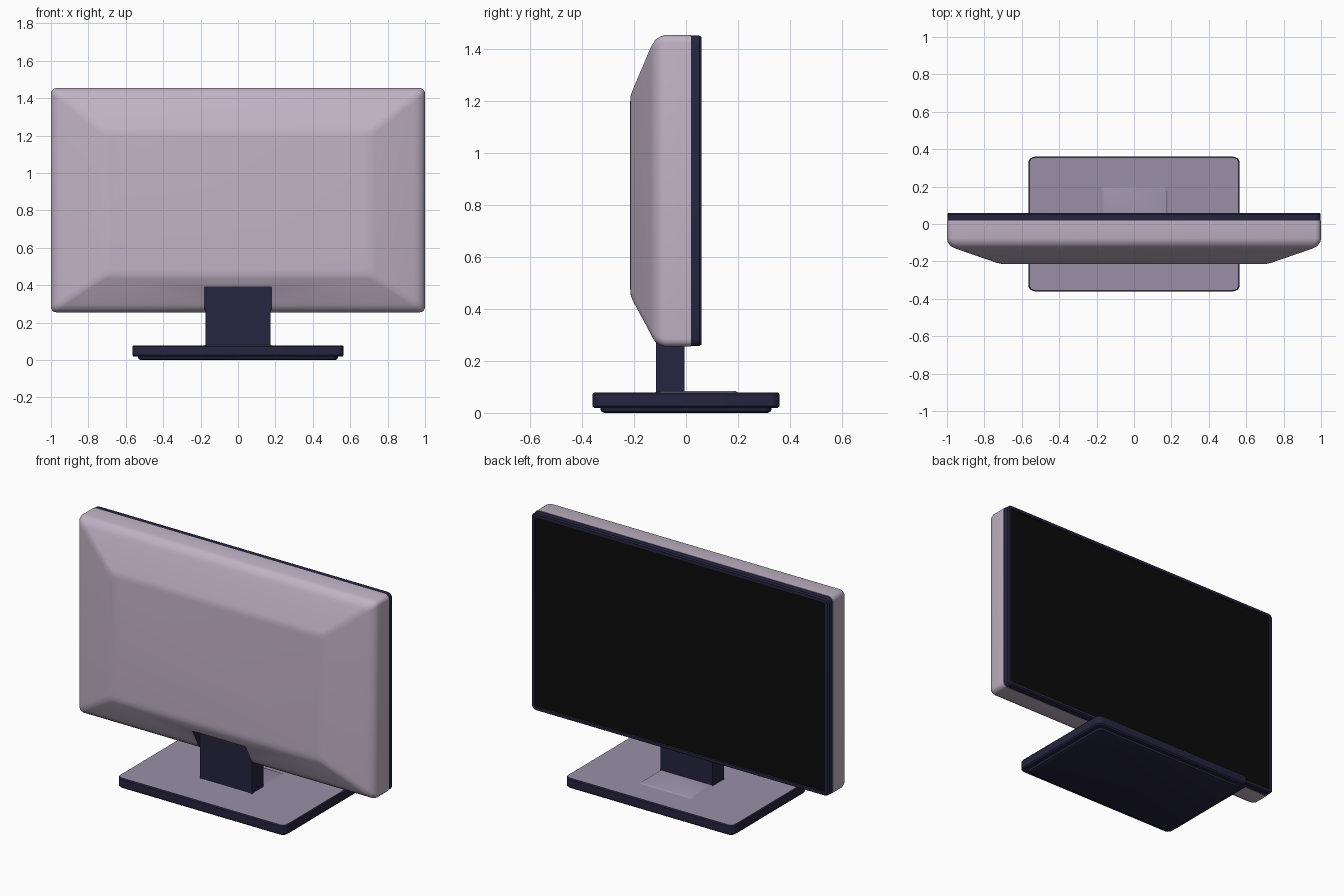
import bpy, bmesh, math
from mathutils import Vector

cube = bpy.data.objects.get("Cube")
if cube:
    bpy.data.objects.remove(cube, do_unlink=True)


def material(name, rgb):
    m = bpy.data.materials.new(name)
    m.use_nodes = True
    m.diffuse_color = (*rgb, 1)
    bsdf = next(n for n in m.node_tree.nodes if n.type == 'BSDF_PRINCIPLED')
    bsdf.inputs["Base Color"].default_value = (*rgb, 1)
    return m


LILAC = material("pale lilac plastic", (0.53, 0.45, 0.56))
MAUVE = material("mauve base top", (0.32, 0.275, 0.39))
NAVY = material("dark navy plastic", (0.019, 0.018, 0.05))
BLACK = material("black screen", (0.003, 0.003, 0.003))


def rounded_rect(hu, hv, r, steps=5):
    """Outline of a rectangle with rounded corners."""
    pts = []
    for k, (su, sv) in enumerate([(1, 1), (-1, 1), (-1, -1), (1, -1)]):
        for i in range(steps + 1):
            a = math.pi / 2 * (k + i / steps)
            pts.append((su * (hu - r) + r * math.cos(a), sv * (hv - r) + r * math.sin(a)))
    return pts


def loft(name, rings, place, mats, end_mat=0):
    """Join rounded rectangles (half u, half v, radius, v centre, depth) into a closed solid."""
    bm = bmesh.new()
    loops = []
    for hu, hv, r, cv, w in rings:
        loops.append([bm.verts.new(place(u, v + cv, w)) for u, v in rounded_rect(hu, hv, r)])
    n = len(loops[0])
    for a, b in zip(loops, loops[1:]):
        for i in range(n):
            j = (i + 1) % n
            bm.faces.new((a[i], a[j], b[j], b[i]))
    bm.faces.new(loops[0])
    bm.faces.new(loops[-1]).material_index = end_mat
    bmesh.ops.recalc_face_normals(bm, faces=bm.faces)
    return finish(name, bm, mats)


def finish(name, bm, mats):
    mesh = bpy.data.meshes.new(name)
    bm.to_mesh(mesh)
    bm.free()
    for m in mats:
        mesh.materials.append(m)
    ob = bpy.data.objects.new(name, mesh)
    bpy.context.collection.objects.link(ob)
    return ob


def box(name, lo, hi, mat):
    bm = bmesh.new()
    bmesh.ops.create_cube(bm, size=1)
    lo, hi = Vector(lo), Vector(hi)
    for v in bm.verts:
        v.co = (lo + hi) / 2 + v.co * (hi - lo)
    return finish(name, bm, [mat])


def activate(ob):
    bpy.ops.object.select_all(action='DESELECT')
    ob.select_set(True)
    bpy.context.view_layer.objects.active = ob


def smooth(ob):
    activate(ob)
    bpy.ops.object.shade_smooth_by_angle(angle=math.radians(30))


def upright(u, v, w):
    return (u, w, v)


def lying(u, v, w):
    return (u, v, w)


# Rear shell: straight rim, rounded shoulder, shallow slope to a flat back
MID = 0.855
shell = loft("rear_shell", [
    (1.0, 0.6, 0.03, MID, 0.02),
    (1.0, 0.6, 0.03, MID, -0.08),
    (0.995, 0.595, 0.03, MID, -0.098),
    (0.98, 0.582, 0.03, MID, -0.118),
    (0.955, 0.562, 0.03, MID, -0.131),
    (0.935, 0.547, 0.03, MID, -0.138),
    (0.735, 0.402, 0.03, 0.838, -0.207),
    (0.71, 0.383, 0.03, 0.838, -0.213),
    (0.68, 0.36, 0.03, 0.838, -0.215),
], upright, [LILAC, NAVY])

# Notch in the shell where the neck enters
cutter = box("notch_cutter", (-0.178, -0.4, 0.1), (0.178, -0.11, 0.392), NAVY)
cutter.hide_render = True
cut = shell.modifiers.new("notch", 'BOOLEAN')
cut.operation = 'DIFFERENCE'
cut.solver = 'EXACT'
cut.object = cutter
activate(shell)
bpy.ops.object.modifier_apply(modifier=cut.name)
bpy.data.objects.remove(cutter, do_unlink=True)
for p in shell.data.polygons:
    c = p.center
    wall = abs(p.normal.x) > 0.99 or abs(p.normal.y) > 0.99 or p.normal.z < -0.99
    inside = abs(c.x) < 0.18 and -0.212 < c.y < -0.1 and c.z < 0.4
    p.material_index = 1 if wall and inside else 0
smooth(shell)

# Screen frame with the recessed screen as its end face
smooth(loft("screen_frame", [
    (0.998, 0.598, 0.03, MID, 0.02),
    (0.998, 0.598, 0.03, MID, 0.052),
    (0.992, 0.592, 0.028, MID, 0.06),
    (0.976, 0.576, 0.012, MID, 0.06),
    (0.973, 0.573, 0.009, MID, 0.054),
], upright, [NAVY, BLACK], 1))

# Base slab with a stepped underside and a lighter top
smooth(loft("base", [
    (0.52, 0.315, 0.03, 0, 0.0),
    (0.532, 0.327, 0.03, 0, 0.006),
    (0.535, 0.33, 0.03, 0, 0.018),
    (0.558, 0.353, 0.03, 0, 0.018),
    (0.565, 0.36, 0.035, 0, 0.026),
    (0.565, 0.36, 0.035, 0, 0.072),
    (0.56, 0.355, 0.032, 0, 0.079),
], lying, [NAVY, MAUVE], 1))

# Thin raised pad behind the neck, and the neck itself
smooth(loft("base_pad", [
    (0.18, 0.16, 0.02, 0.04, 0.078),
    (0.17, 0.15, 0.02, 0.04, 0.085),
], lying, [MAUVE]))
box("neck", (-0.175, -0.115, 0.07), (0.175, -0.005, 0.39), NAVY)
